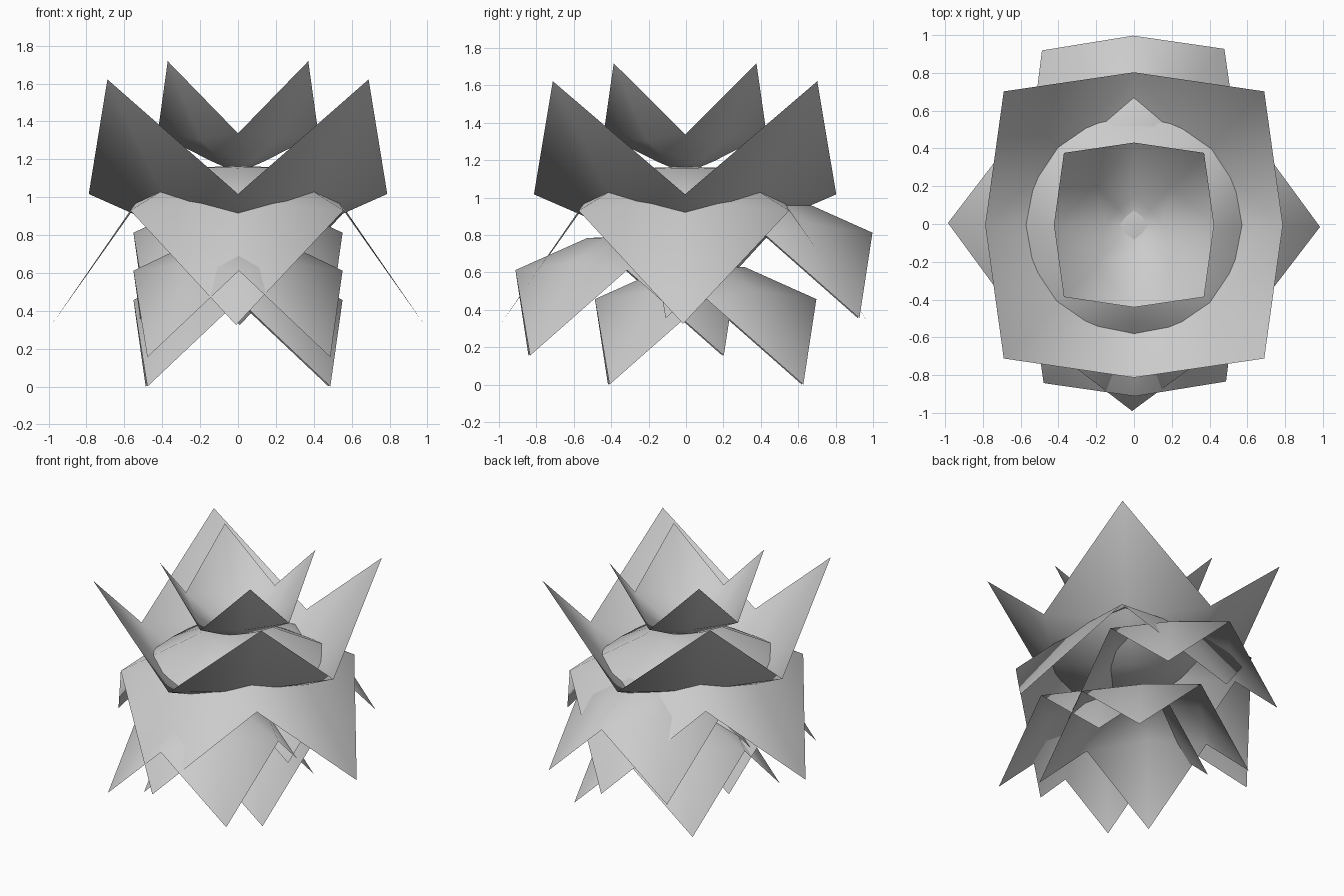
import bpy, bmesh
from math import cos, sin, pi, radians

if "Cube" in bpy.data.objects:
    bpy.data.objects.remove(bpy.data.objects["Cube"])

# Rings of one folded leaf rosette: (radius, height) on the edge-middle axis and on the corner axis
MID = [(0.28, -0.228), (0.80, 0.0)]
CORNER = [(0.22, -0.225), (0.99, 0.605)]
CREASE = (0.53, -0.055)      # corner-axis point where the leaf tip bends away


def rosette(name, loc, scale, turn=0.0, droop=False, depth=0.235):
    """Square sheet whose four corners fold up (cup) or down (drooping leaves)."""
    sign = -1 if droop else 1
    bm = bmesh.new()

    def vert(r, h, i):
        return bm.verts.new((r * cos(i * pi / 4), r * sin(i * pi / 4), h * sign))

    centre = bm.verts.new((0, 0, -depth * sign))
    inner, outer = [[vert(*(cor if i % 2 else mid), i) for i in range(8)]
                    for mid, cor in zip(MID, CORNER)]
    crease = {i: vert(*CREASE, i) for i in (1, 3, 5, 7)}
    for i in range(8):
        j = (i + 1) % 8
        m, c = (i, j) if i % 2 == 0 else (j, i)
        bm.faces.new((centre, inner[i], inner[j]))
        bm.faces.new((inner[m], crease[c], inner[c]))
        bm.faces.new((inner[m], outer[m], crease[c]))
        bm.faces.new((outer[m], outer[c], crease[c]))
    bmesh.ops.recalc_face_normals(bm, faces=bm.faces)
    if sum(f.normal.z for f in bm.faces) < 0:
        bmesh.ops.reverse_faces(bm, faces=bm.faces)
    me = bpy.data.meshes.new(name)
    bm.to_mesh(me)
    bm.free()
    ob = bpy.data.objects.new(name, me)
    bpy.context.collection.objects.link(ob)
    ob.location, ob.scale = loc, scale
    ob.rotation_euler.z = radians(turn)
    bpy.ops.object.select_all(action='DESELECT')
    ob.select_set(True)
    bpy.context.view_layer.objects.active = ob
    bpy.ops.object.shade_smooth_by_angle(angle=radians(70))
    return ob


# Upright cups at the top
rosette("inner_cup_leaves", (0, -0.005, 1.337), (0.53, 0.545, 0.63), depth=0.33)
rosette("outer_cup_leaves", (0, -0.005, 1.017), (0.985, 1.01, 1.0))

# Large drooping layer, turned by an eighth
rosette("wide_drooping_leaves", (0, -0.005, 0.93), (0.995, 0.995, 1.0), turn=44.4, droop=True)

# Smaller drooping layers spread front to back
LEAF = (0.69, 0.74, 0.755)
for name, y, z in (("back_drooping_leaves", 0.405, 0.812),
                   ("front_drooping_leaves", -0.32, 0.612),
                   ("lower_drooping_leaves", 0.105, 0.457)):
    rosette(name, (0, y, z), LEAF, turn=0.5, droop=True)
